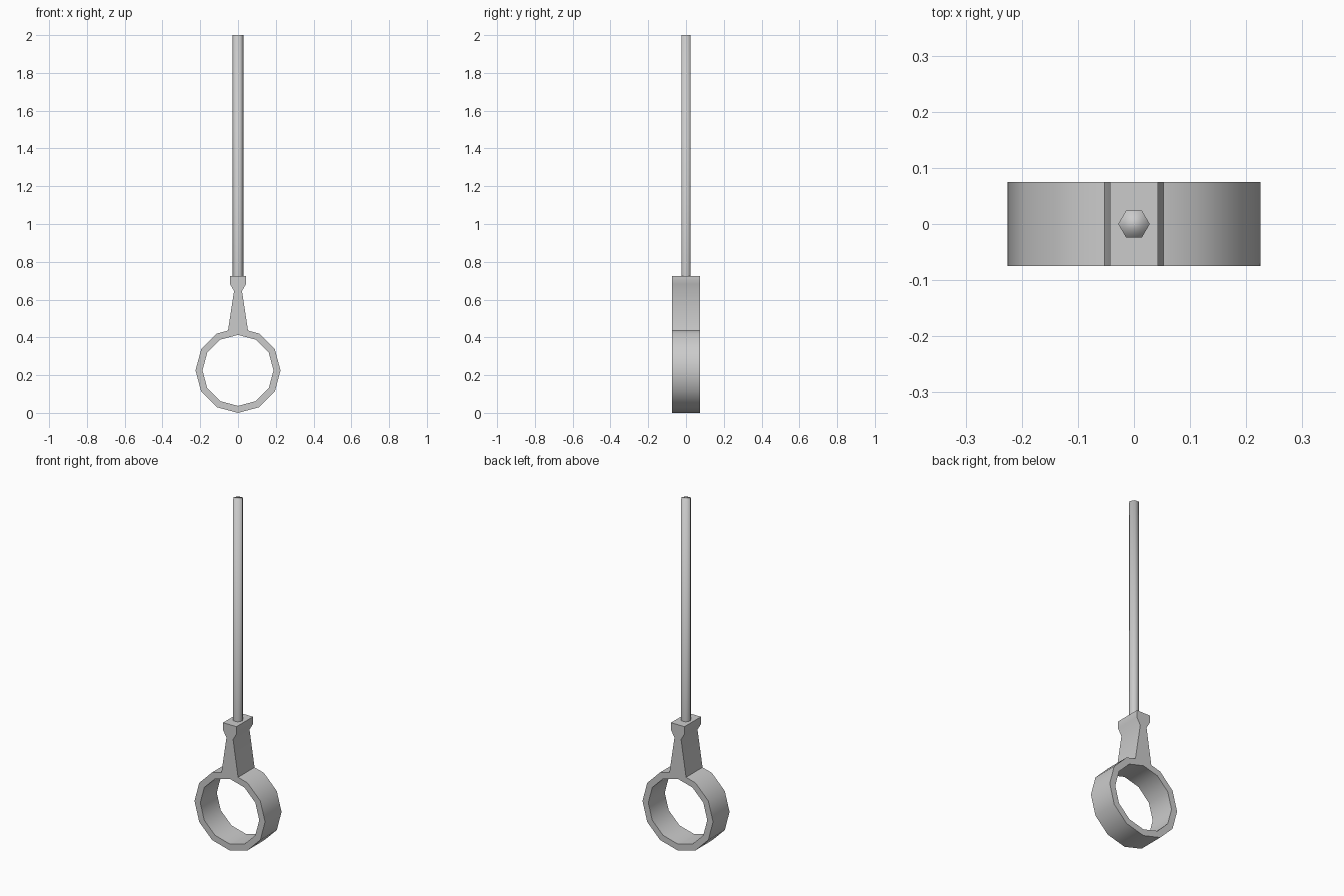
import bpy, bmesh
from math import sin, cos, pi, radians
from mathutils import Vector

if "Cube" in bpy.data.objects:
    bpy.data.objects.remove(bpy.data.objects["Cube"])

CENTER_Z, OUTER_R, INNER_R, HALF_DEPTH = 0.225, 0.225, 0.188, 0.075


def arc(radius, first, last):
    # 12-sided ring points, counted from the top vertex
    return [(radius * sin(i * pi / 6), CENTER_Z + radius * cos(i * pi / 6))
            for i in range(first, last)]


def finish(bm, name, angle):
    bmesh.ops.recalc_face_normals(bm, faces=bm.faces[:])
    mesh = bpy.data.meshes.new(name)
    bm.to_mesh(mesh)
    bm.free()
    obj = bpy.data.objects.new(name, mesh)
    bpy.context.collection.objects.link(obj)
    bpy.ops.object.select_all(action='DESELECT')
    obj.select_set(True)
    bpy.context.view_layer.objects.active = obj
    bpy.ops.object.shade_smooth_by_angle(angle=radians(angle))
    return obj


# Ring with waisted neck: outline plus round hole, extruded along y
neck = [(0.043, 0.725), (0.043, 0.683), (0.021, 0.645), (0.053, 0.436)]
outer = neck + arc(OUTER_R, 1, 12) + [(-x, z) for x, z in reversed(neck)]
inner = arc(INNER_R, 0, 12)

bm = bmesh.new()
edges = []
for loop in (outer, inner):
    vs = [bm.verts.new((x, -HALF_DEPTH, z)) for x, z in loop]
    edges += [bm.edges.new((vs[i - 1], vs[i])) for i in range(len(vs))]
bmesh.ops.triangle_fill(bm, edges=edges, use_beauty=True)
ext = bmesh.ops.extrude_face_region(bm, geom=bm.faces[:])
moved = [g for g in ext["geom"] if isinstance(g, bmesh.types.BMVert)]
bmesh.ops.translate(bm, verts=moved, vec=Vector((0, 2 * HALF_DEPTH, 0)))
finish(bm, "ring_and_neck", 40)

# Hexagonal rod standing on the neck
bm = bmesh.new()
low, high = ([bm.verts.new((0.028 * cos(i * pi / 3), 0.028 * sin(i * pi / 3), z))
              for i in range(6)] for z in (0.72, 2.0))
for i in range(6):
    bm.faces.new((low[i - 1], low[i], high[i], high[i - 1]))
bm.faces.new(high)
finish(bm, "rod", 100)
